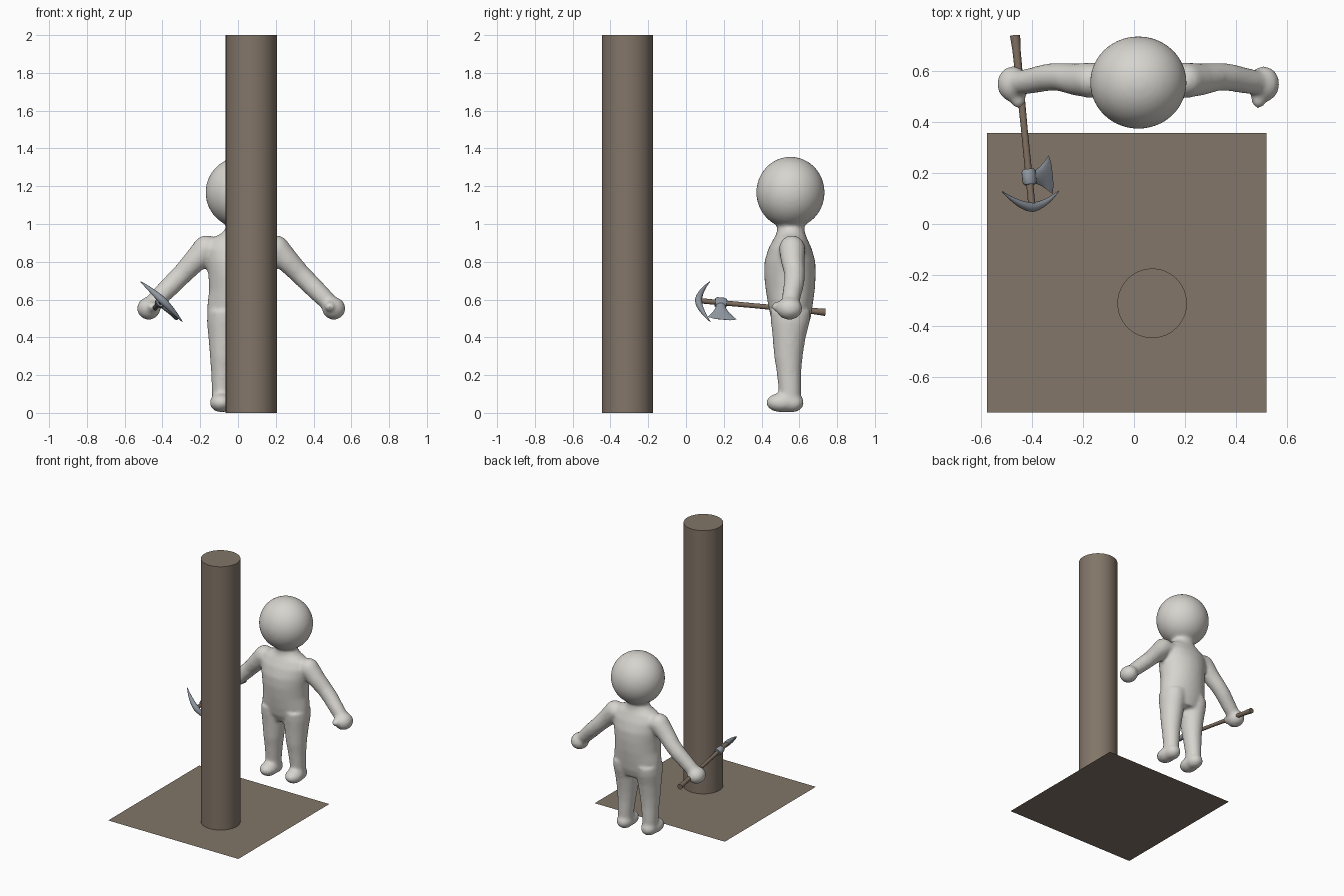
import bpy, bmesh, math
from mathutils import Vector, Matrix

if "Cube" in bpy.data.objects:
    bpy.data.objects.remove(bpy.data.objects["Cube"])


def material(name, rgb):
    m = bpy.data.materials.new(name)
    m.diffuse_color = (*rgb, 1)
    m.use_nodes = True
    m.node_tree.nodes["Principled BSDF"].inputs["Base Color"].default_value = m.diffuse_color
    return m


BROWN = material("bark brown", (0.225, 0.18, 0.14))
PALE = material("pale grey", (0.68, 0.66, 0.62))
WOOD = material("handle wood", (0.21, 0.155, 0.115))
STEEL = material("steel", (0.28, 0.31, 0.35))


def make_object(name, bm, mat, smooth=True, matrix=None):
    bmesh.ops.recalc_face_normals(bm, faces=bm.faces)
    if matrix:
        bm.transform(matrix)
    me = bpy.data.meshes.new(name)
    bm.to_mesh(me)
    bm.free()
    me.materials.append(mat)
    ob = bpy.data.objects.new(name, me)
    bpy.context.collection.objects.link(ob)
    if smooth:
        bpy.ops.object.select_all(action='DESELECT')
        ob.select_set(True)
        bpy.context.view_layer.objects.active = ob
        bpy.ops.object.shade_smooth_by_angle(angle=math.radians(40))
    return ob


def loft(bm, stations, u, v, sides=20):
    """Elliptical rings (centre, radius along u, radius along v), capped."""
    u, v = Vector(u).normalized(), Vector(v).normalized()
    rings = []
    for c, ru, rv in stations:
        ring = []
        for i in range(sides):
            a = 2 * math.pi * i / sides
            ring.append(bm.verts.new(Vector(c) + u * ru * math.cos(a) + v * rv * math.sin(a)))
        rings.append(ring)
    for a, b in zip(rings, rings[1:]):
        for i in range(sides):
            j = (i + 1) % sides
            bm.faces.new((a[i], a[j], b[j], b[i]))
    bm.faces.new(rings[0][::-1])
    bm.faces.new(rings[-1])


def ball(bm, c, r, segs=32):
    m = Matrix.Translation(c) @ Matrix.Diagonal((*r, 1))
    bmesh.ops.create_uvsphere(bm, u_segments=segs, v_segments=segs // 2, radius=1, matrix=m)


# Ground sheet
bm = bmesh.new()
bm.faces.new([bm.verts.new(p) for p in
              ((-.575, -.737, 0), (.519, -.737, 0), (.519, .355, 0), (-.575, .355, 0))])
make_object("ground_sheet", bm, BROWN, False)

# Tree trunk
bm = bmesh.new()
bmesh.ops.create_cone(bm, cap_ends=True, segments=48, radius1=.136, radius2=.136, depth=2,
                      matrix=Matrix.Translation((.071, -.31, 1)))
make_object("trunk", bm, BROWN)

# Figure: overlapping volumes fused into one soft skin
CX = .017
bm = bmesh.new()
ball(bm, (CX, .553, 1.167), (.189, .181, .189), 48)
# torso and neck: z, half width, y centre, half depth
torso = [(.44, .12, .56, .08), (.50, .178, .555, .105), (.57, .180, .553, .118),
         (.65, .170, .552, .130), (.73, .174, .550, .137), (.80, .184, .550, .135),
         (.87, .190, .551, .115), (.92, .165, .553, .090), (.95, .105, .555, .075),
         (.98, .080, .555, .072), (1.03, .085, .555, .08)]
loft(bm, [((CX, y, z), w, d) for z, w, y, d in torso], (1, 0, 0), (0, 1, 0), 32)
for s in (-1, 1):
    # leg: z, x offset, radius x, y centre, radius y
    leg = [(.04, .102, .050, .55, .056), (.12, .102, .054, .55, .060), (.22, .098, .062, .545, .066),
           (.30, .095, .071, .542, .076), (.40, .093, .081, .546, .088), (.48, .094, .088, .552, .103),
           (.54, .094, .086, .553, .108)]
    loft(bm, [((CX + s * x, y, z), rx, ry) for z, x, rx, y, ry in leg], (1, 0, 0), (0, 1, 0))
    # foot: heel and toes
    ball(bm, (CX + s * .102, .558, .054), (.057, .067, .052))
    ball(bm, (CX + s * .106, .505, .054), (.061, .081, .051))
    # arm, shoulder, hand and thumb
    arm = [(.10, .565, .880, .064), (.19, .562, .865, .070), (.25, .565, .800, .062),
           (.31, .575, .737, .055), (.36, .573, .687, .054), (.42, .560, .627, .051),
           (.47, .552, .578, .047), (.50, .550, .560, .044)]
    loft(bm, [((CX + s * x, y, z), r, r) for x, y, z, r in arm], (0, 1, 0), (s * .7, 0, .7))
    ball(bm, (CX + s * .185, .562, .868), (.072, .069, .072))
    ball(bm, (CX + s * .490, .547, .553), (.062, .070, .060))
    ball(bm, (CX + s * .470, .492, .562), (.030, .042, .028))
figure = make_object("figure", bm, PALE)
fuse = figure.modifiers.new("fuse", 'REMESH')
fuse.mode = 'VOXEL'
fuse.voxel_size = .011
fuse.use_smooth_shade = True
soften = figure.modifiers.new("soften", 'SMOOTH')
soften.factor = .5
soften.iterations = 9

# Hand tool frame: x = blade direction, y = forward along the handle
butt, tip = Vector((-.465, .737, .533)), Vector((-.399, .07, .594))
fwd = (tip - butt).normalized()
side = Vector((.72, 0, -.69))
side = (side - fwd * side.dot(fwd)).normalized()
up = side.cross(fwd)
frame = Matrix((side, fwd, up)).transposed().to_4x4()
frame.translation = tip
length = (tip - butt).length

# Handle, flared at the butt
bm = bmesh.new()
loft(bm, [((0, -length, 0), .020, .020), ((0, -length + .06, 0), .016, .016),
          ((0, -.3, 0), .013, .013), ((0, -.005, 0), .014, .014)], (1, 0, 0), (0, 0, 1), 16)
make_object("tool_handle", bm, WOOD, True, frame)

# Curved pick head
bm = bmesh.new()
stations = []
for i in range(-8, 9):
    t = i / 8
    k = 1 - abs(t) ** 1.5
    stations.append(((t * .153, .004 - .062 * abs(t) ** 1.7, 0), .002 + .017 * k, .002 + .018 * k))
loft(bm, stations, (0, 1, 0), (0, 0, 1), 12)
make_object("pick_head", bm, STEEL, True, frame)

# Axe collar around the handle
bm = bmesh.new()
loft(bm, [((0, -.145, 0), .023, .022), ((0, -.135, 0), .029, .026),
          ((0, -.095, 0), .029, .026), ((0, -.085, 0), .023, .022)], (1, 0, 0), (0, 0, 1), 16)
make_object("axe_collar", bm, STEEL, True, frame)

# Axe blade, flaring and thinning to its edge: x, y from, y to, half thickness
bm = bmesh.new()
blade = [(-.005, -.140, -.090, .020), (.035, -.140, -.088, .017), (.065, -.155, -.078, .012),
         (.095, -.178, -.061, .007), (.118, -.200, -.046, .003), (.128, -.165, -.080, .001)]
loft(bm, [((x, (a + b) / 2, 0), (b - a) / 2, h) for x, a, b, h in blade], (0, 1, 0), (0, 0, 1), 16)
make_object("axe_blade", bm, STEEL, True, frame)
